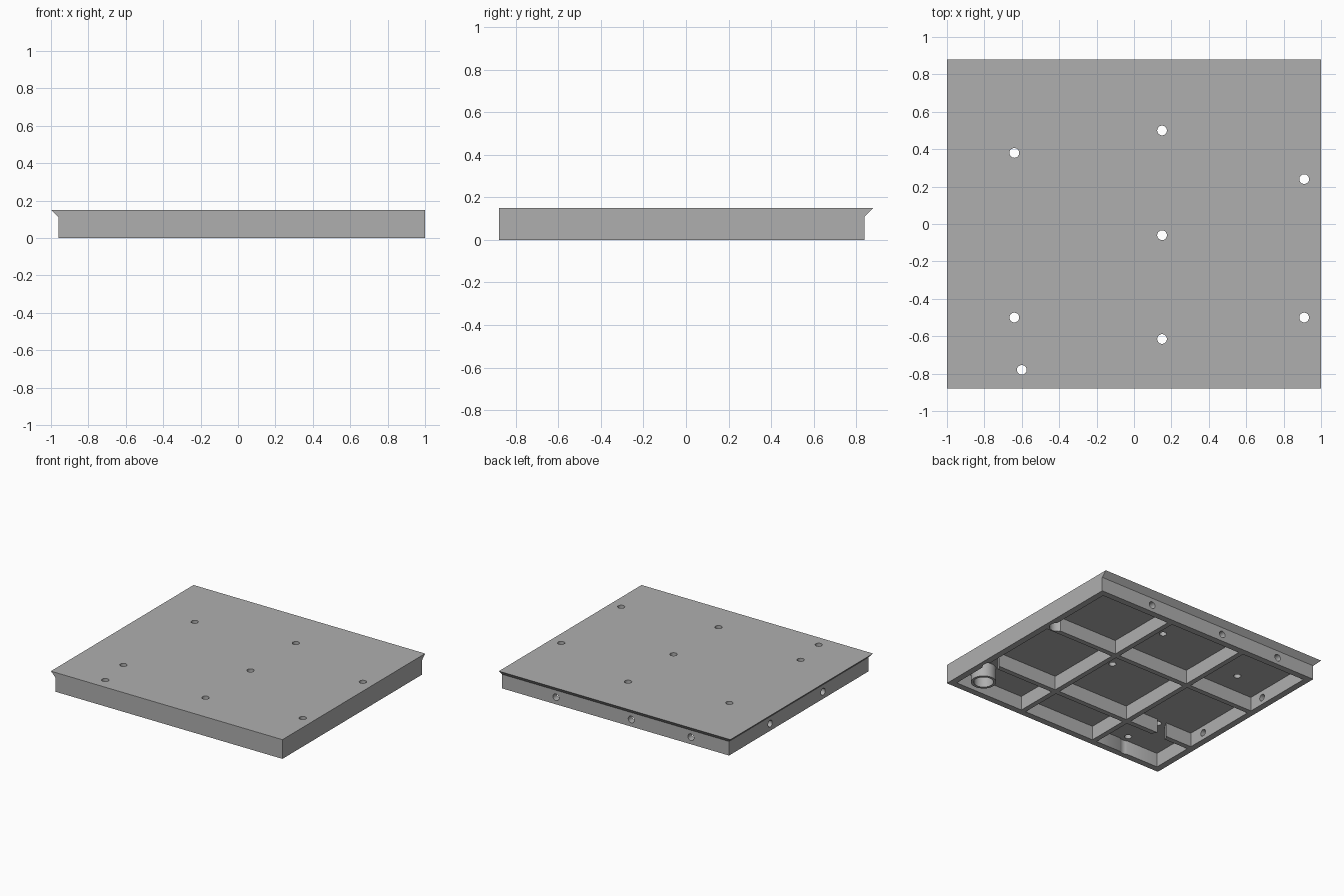
import bpy, bmesh
from math import pi
from mathutils import Matrix, Vector

cube = bpy.data.objects.get("Cube")
if cube:
    bpy.data.objects.remove(cube, do_unlink=True)

grey = bpy.data.materials.new("plain grey")
grey.use_nodes = True
GREY = (0.43, 0.43, 0.43, 1)
grey.diffuse_color = GREY
grey.node_tree.nodes["Principled BSDF"].inputs["Base Color"].default_value = GREY

PLATE_Z, TOP = 0.11, 0.15


def add_box(bm, x0, x1, y0, y1, z0, z1):
    size = Vector((x1 - x0, y1 - y0, z1 - z0))
    mid = Vector((x0 + x1, y0 + y1, z0 + z1)) / 2
    return bmesh.ops.create_cube(
        bm, size=1, matrix=Matrix.Translation(mid) @ Matrix.Diagonal(size).to_4x4())["verts"]


def add_cylinder(bm, centre, radius, length, axis="Z"):
    turn = {"X": Matrix.Rotation(pi / 2, 4, "Y"),
            "Y": Matrix.Rotation(pi / 2, 4, "X"), "Z": Matrix()}[axis]
    bmesh.ops.create_cone(bm, cap_ends=True, segments=32, radius1=radius, radius2=radius,
                          depth=length, matrix=Matrix.Translation(centre) @ turn)


def make_object(name, bm):
    mesh = bpy.data.meshes.new(name)
    bm.to_mesh(mesh)
    bm.free()
    mesh.materials.append(grey)
    obj = bpy.data.objects.new(name, mesh)
    bpy.context.collection.objects.link(obj)
    return obj


def cut(obj, bm):
    """Subtract the shapes in bm from obj and bake the result."""
    cutter = make_object("cutter", bm)
    cutter.hide_render = True
    mod = obj.modifiers.new("cut", "BOOLEAN")
    mod.operation, mod.solver, mod.object = "DIFFERENCE", "EXACT", cutter
    bpy.context.view_layer.update()
    baked = bpy.data.meshes.new_from_object(
        obj.evaluated_get(bpy.context.evaluated_depsgraph_get()))
    obj.modifiers.clear()
    obj.data = baked
    bpy.data.objects.remove(cutter, do_unlink=True)


def smooth(obj):
    bpy.ops.object.select_all(action="DESELECT")
    obj.select_set(True)
    bpy.context.view_layer.objects.active = obj
    bpy.ops.object.shade_smooth_by_angle(angle=pi / 6)


bolt_holes = [(-0.64, 0.38), (-0.64, -0.5), (-0.6, -0.78), (0.15, 0.5),
              (0.15, -0.06), (0.15, -0.615), (0.91, 0.24), (0.91, -0.5)]

# Top plate, with sloped lips on the right and back edges
bm = bmesh.new()
for v in add_box(bm, -1, 1, -0.88, 0.88, PLATE_Z, TOP):
    if v.co.z < TOP - 0.01:
        v.co.x = max(v.co.x, -0.96)
        v.co.y = min(v.co.y, 0.84)
plate = make_object("top_plate", bm)
bm = bmesh.new()
for x, y in bolt_holes:
    add_cylinder(bm, (x, y, TOP), 0.026, 0.4)
cut(plate, bm)
smooth(plate)

# Ribbed frame below the plate: a block with a grid of pockets
bm = bmesh.new()
add_box(bm, -0.96, 1, -0.88, 0.84, 0, PLATE_Z)
frame = make_object("ribbed_frame", bm)
bm = bmesh.new()
for x0, x1 in ((-0.91, -0.35), (-0.31, 0.31), (0.35, 0.95)):
    for y0, y1 in ((-0.83, -0.495), (-0.455, 0.17), (0.21, 0.79)):
        add_box(bm, x0, x1, y0, y1, -0.1, 0.3)
cut(frame, bm)

# Round clearance around each bolt hole
bm = bmesh.new()
for x, y in bolt_holes:
    add_cylinder(bm, (x, y, 0), 0.06, 0.5)
cut(frame, bm)

# Cross holes through the back and right walls
bm = bmesh.new()
for x in (-0.63, -0.115, 0.535):
    add_cylinder(bm, (x, 0.82, 0.055), 0.026, 0.12, "Y")
for y in (-0.32, 0.333):
    add_cylinder(bm, (-0.94, y, 0.055), 0.026, 0.12, "X")
cut(frame, bm)
smooth(frame)

# Hollow boss in the front left pocket
bm = bmesh.new()
add_cylinder(bm, (0.81, -0.7, PLATE_Z / 2), 0.09, PLATE_Z)
boss = make_object("round_boss", bm)
bm = bmesh.new()
add_cylinder(bm, (0.81, -0.7, 0), 0.07, 0.16)
cut(boss, bm)
smooth(boss)
